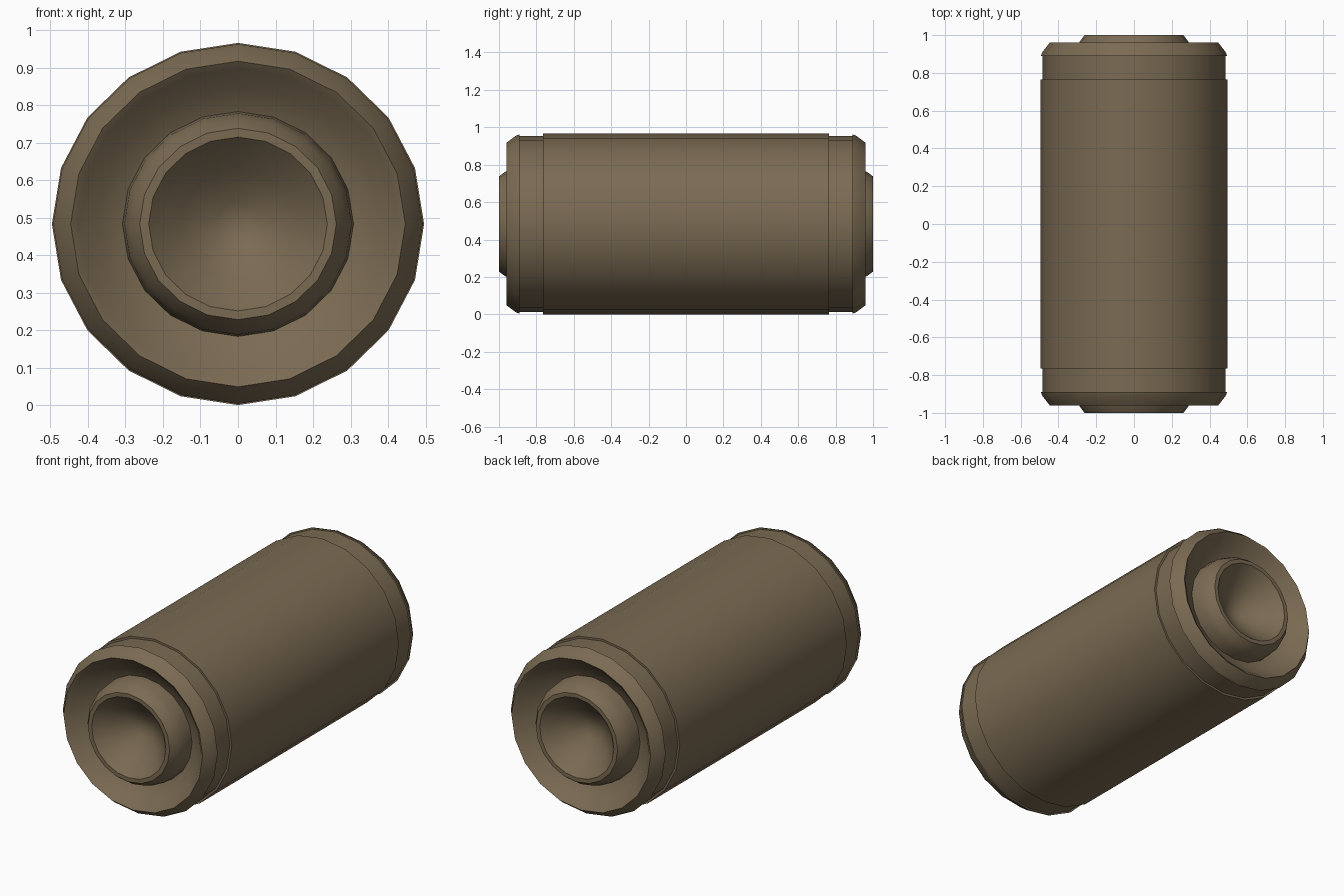
import bpy
import bmesh
import math

if "Cube" in bpy.data.objects:
    bpy.data.objects.remove(bpy.data.objects["Cube"], do_unlink=True)

SIDES = 20
MID_Z = 0.483
FLATTEN = 0.973  # the barrel is slightly lower than it is wide

olive = bpy.data.materials.new("drab olive brown")
olive.use_nodes = True
colour = (0.195, 0.145, 0.085, 1)
olive.diffuse_color = colour
olive.node_tree.nodes["Principled BSDF"].inputs["Base Color"].default_value = colour


def lathe(name, profile, side=1):
    """Revolve (radius, y) points about the y axis; side flips the end."""
    bm = bmesh.new()
    points = [bm.verts.new((r, 0, y * side)) for r, y in profile]
    edges = [bm.edges.new(pair) for pair in zip(points, points[1:])]
    bmesh.ops.spin(bm, geom=points + edges, cent=(0, 0, 0), axis=(0, 0, 1),
                   angle=math.tau, steps=SIDES, use_duplicate=False)
    bmesh.ops.remove_doubles(bm, verts=bm.verts, dist=0.0005)
    for v in bm.verts:
        x, y, z = v.co
        v.co = (x, z, MID_Z + y * FLATTEN)
    bmesh.ops.recalc_face_normals(bm, faces=bm.faces)
    # Open shells: the first face band always looks outwards from the axis
    probe = max(bm.faces, key=lambda f: f.calc_center_median().x)
    if probe.normal.x < 0:
        bmesh.ops.reverse_faces(bm, faces=bm.faces)
    mesh = bpy.data.meshes.new(name)
    bm.to_mesh(mesh)
    bm.free()
    mesh.materials.append(olive)
    obj = bpy.data.objects.new(name, mesh)
    bpy.context.collection.objects.link(obj)
    bpy.ops.object.select_all(action="DESELECT")
    bpy.context.view_layer.objects.active = obj
    obj.select_set(True)
    bpy.ops.object.shade_smooth_by_angle(angle=math.radians(28))
    return obj


# Main barrel with a small step at both ends
lathe("barrel", [(0.484, -0.765), (0.496, -0.765), (0.496, 0.765), (0.484, 0.765)])

for end, side in (("front", -1), ("back", 1)):
    # Recessed neck, bevelled rim and dished groove
    lathe(end + "_rim", [(0.484, 0.765), (0.484, 0.89), (0.493, 0.89), (0.485, 0.91),
                         (0.446, 0.96), (0.425, 0.945), (0.375, 0.89),
                         (0.308, 0.86)], side)
    # Raised hub with a bevelled lip and a conical hollow
    lathe(end + "_hub", [(0.308, 0.86), (0.303, 0.925), (0.288, 0.965), (0.262, 1.0),
                         (0.238, 1.0), (0.15, 0.91), (0.06, 0.85),
                         (0, 0.835)], side)
